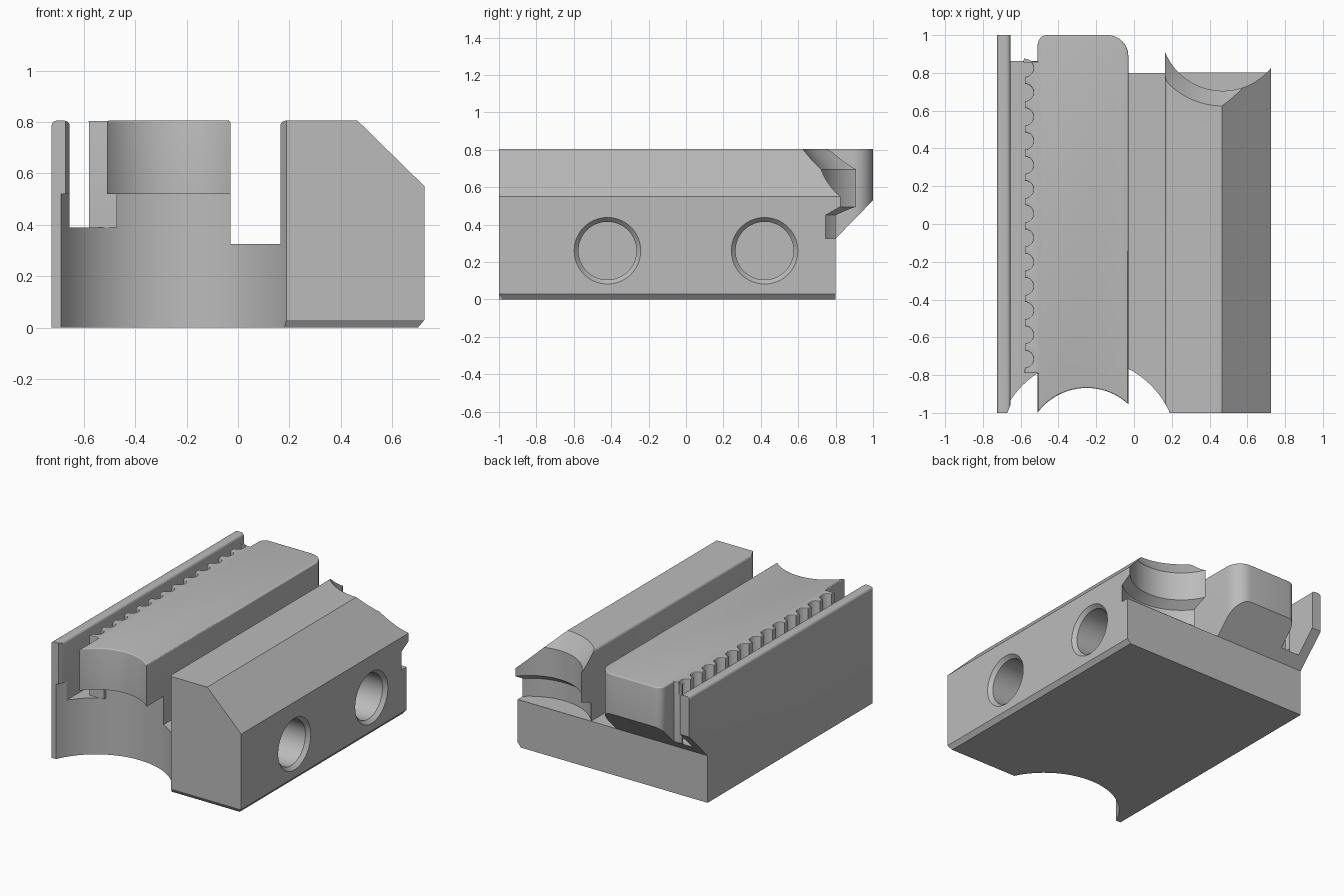
import bpy, bmesh, math
from mathutils import Vector

cube = bpy.data.objects.get("Cube")
if cube:
    bpy.data.objects.remove(cube, do_unlink=True)

grey = bpy.data.materials.new("plain grey")
grey.use_nodes = True
grey.diffuse_color = (0.5, 0.5, 0.5, 1)
grey.node_tree.nodes["Principled BSDF"].inputs["Base Color"].default_value = (0.5, 0.5, 0.5, 1)


def finish(name, bm):
    bmesh.ops.recalc_face_normals(bm, faces=bm.faces)
    mesh = bpy.data.meshes.new(name)
    bm.to_mesh(mesh)
    bm.free()
    mesh.materials.append(grey)
    ob = bpy.data.objects.new(name, mesh)
    bpy.context.collection.objects.link(ob)
    return ob


def prism(name, pts, lo, hi, axis, bevel=0, rule=None):
    """Extrude a 2D outline along an axis; bevel the edges chosen by rule."""
    place = {"x": lambda p, d: (d, p[0], p[1]),
             "y": lambda p, d: (p[0], d, p[1]),
             "z": lambda p, d: (p[0], p[1], d)}[axis]
    bm = bmesh.new()
    face = bm.faces.new([bm.verts.new(place(p, lo)) for p in pts])
    ext = bmesh.ops.extrude_face_region(bm, geom=[face], use_keep_orig=True)
    step = Vector(place((0, 0), hi - lo))
    bmesh.ops.translate(bm, vec=step, verts=[v for v in ext["geom"] if isinstance(v, bmesh.types.BMVert)])
    bmesh.ops.recalc_face_normals(bm, faces=bm.faces)
    if bevel:
        edges = [e for e in bm.edges if rule(e.verts[0].co, e.verts[1].co)]
        bmesh.ops.bevel(bm, geom=edges, offset=bevel, segments=4, profile=0.5,
                        affect="EDGES", clamp_overlap=True)
    return finish(name, bm)


def lathe(name, profile, steps=64):
    """Revolve (radius, height) points around z; the ends lie on the axis."""
    bm = bmesh.new()
    vs = [bm.verts.new((r, 0, z)) for r, z in profile]
    edges = [bm.edges.new(pair) for pair in zip(vs, vs[1:])]
    bmesh.ops.spin(bm, geom=vs + edges, cent=(0, 0, 0), axis=(0, 0, 1),
                   angle=math.tau, steps=steps)
    bmesh.ops.remove_doubles(bm, verts=bm.verts, dist=1e-4)
    return finish(name, bm)


def arc(cx, cy, r, a0, a1, n):
    return [(cx + r * math.cos(math.radians(a0 + (a1 - a0) * i / n)),
             cy + r * math.sin(math.radians(a0 + (a1 - a0) * i / n))) for i in range(n + 1)]


def cut(ob, cutters):
    bpy.context.view_layer.objects.active = ob
    for c in cutters:
        mod = ob.modifiers.new("cut", "BOOLEAN")
        mod.operation, mod.solver, mod.object = "DIFFERENCE", "EXACT", c
        bpy.ops.object.modifier_apply(modifier=mod.name)


TOP, BED, FLOOR = 0.805, 0.39, 0.325
FX, FY = -0.25, -1.193      # axis of the concave front

# Body: base, left wall and right block as one stepped section
section = [(-0.725, 0), (-0.725, TOP), (-0.655, TOP), (-0.655, BED), (-0.03, BED),
           (-0.03, FLOOR), (0.165, FLOOR), (0.165, TOP), (0.465, TOP),
           (0.725, 0.55), (0.725, 0.03), (0.70, 0)]
body = prism("body", section, -1, 1, "y", 0.02,
             lambda a, b: abs(a.y - b.y) > 1 and a.z > 0.8 and a.x < 0.2)

# Rail: concave front, rounded back corners, softened top edge
rail_outline = (arc(FX, FY, 0.325, 143.1, 47.4, 24)
                + arc(-0.14, 0.89, 0.11, 0, 90, 8) + arc(-0.46, 0.95, 0.05, 90, 180, 6))
rail = prism("rail", rail_outline, BED, TOP, "z", 0.02,
             lambda a, b: a.z > 0.8 and b.z > 0.8)

# Rack: strip of round notches along the rail
rack_outline = [(-0.47, -0.79), (-0.58, -0.79)]
for i in range(13):
    rack_outline += arc(-0.578, -0.715 + i * 0.1283, 0.046, -90, 90, 10)
rack_outline += [(-0.58, 0.86), (-0.47, 0.86)]
rack = prism("rack", rack_outline, BED, TOP - 0.0005, "z", 0.008,
             lambda a, b: a.z > 0.8 and b.z > 0.8 and min(a.x, b.x) < -0.5)

# Cutters: sloped back underside, concave front, block corner, front chamfer
back_slope = prism("back_slope", [(0.8, -0.1), (0.8, FLOOR), (1.2, 0.735), (1.2, -0.1)], -1, 1, "x")
front_hollow = lathe("front_hollow", [(0, -0.1), (0.48, -0.1), (0.48, 0.52), (0, 0.52)], 96)
front_hollow.location = (FX, FY, 0)
block_corner = prism("block_corner", [(FX + 0.3, FY)] + arc(FX, FY, 0.48, 0, 50, 16), 0.4, 1, "z")
wall_corner = prism("wall_corner", [(-0.6775, -1.02), (-0.64, -0.92), (-0.6, -1.02)], 0.52, 1, "z")
front_chamfer = prism("front_chamfer", [(-1.04, 0.09), (-0.96, -0.03), (-1.1, -0.03)], 0.17, 0.8, "x")

# Stepped round recess at the back of the right block
back_recess = lathe("back_recess", [(0, 0.326), (0.385, 0.326), (0.385, 0.45), (0.33, 0.495),
                                    (0.33, 0.695), (0.41, TOP), (0.447, 0.855), (0, 0.855)], 96)
back_recess.location = (0.47, 1.035, 0)

# Two chamfered blind holes in the right side
holes = []
for y in (-0.42, 0.42):
    hole = lathe("side_hole", [(0, 0.4), (0.155, 0.4), (0.155, 0.70), (0.178, 0.725),
                               (0.196, 0.745), (0, 0.745)])
    hole.location, hole.rotation_euler = (0, y, 0.26), (0, math.pi / 2, 0)
    holes.append(hole)

cutters = [back_slope, front_hollow, block_corner, wall_corner, front_chamfer, back_recess] + holes
bpy.context.view_layer.update()
cut(body, cutters)
cut(rail, [back_slope, front_hollow])
cut(rack, [back_slope])
for c in cutters:
    bpy.data.objects.remove(c, do_unlink=True)

# Smooth curved faces, keep hard edges
for ob in (body, rail, rack):
    bpy.ops.object.select_all(action="DESELECT")
    ob.select_set(True)
    bpy.context.view_layer.objects.active = ob
    bpy.ops.object.shade_smooth_by_angle(angle=math.radians(28))
